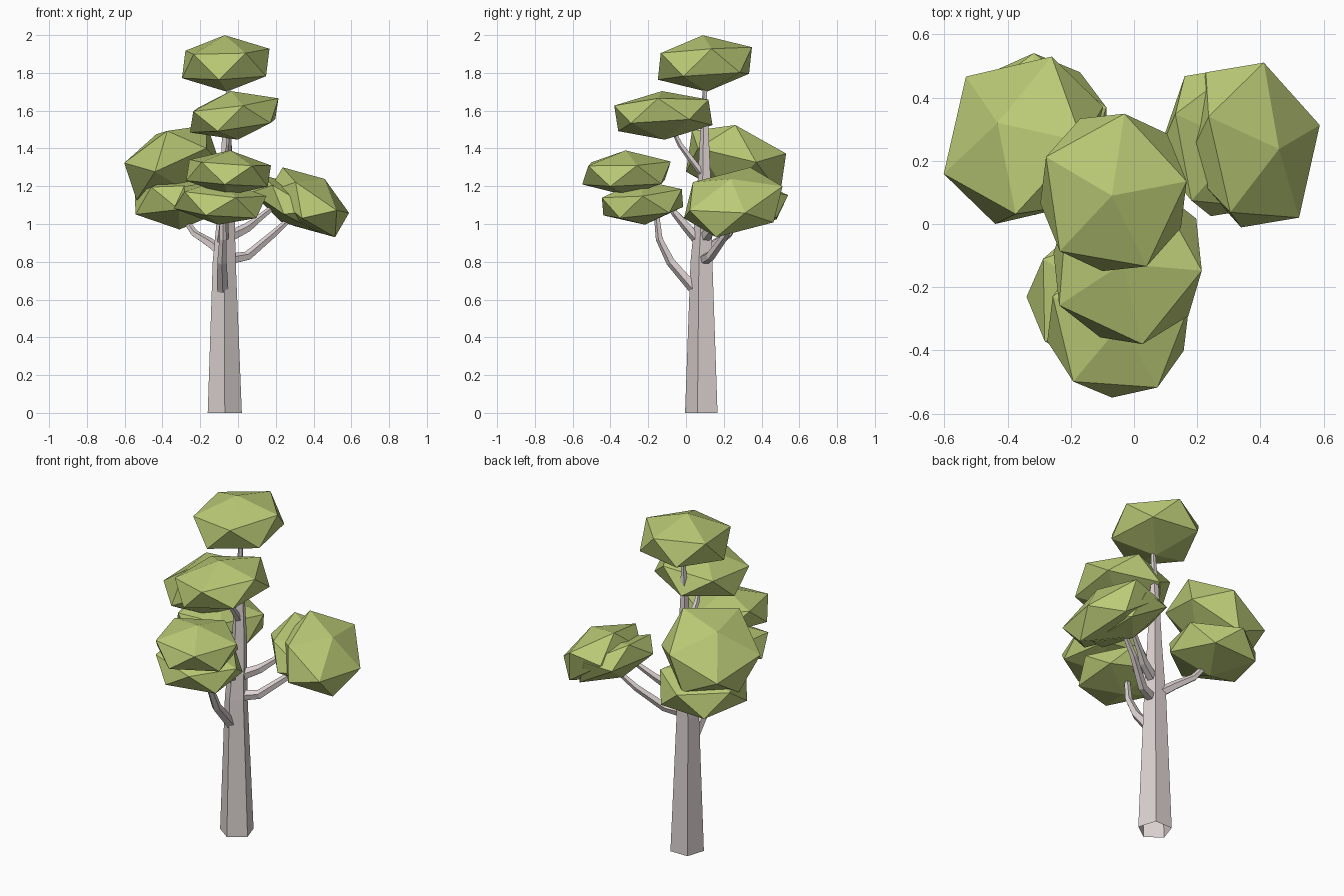
import bpy, bmesh, math
from mathutils import Vector, Matrix

cube = bpy.data.objects.get("Cube")
if cube:
    bpy.data.objects.remove(cube, do_unlink=True)


def material(name, rgb):
    mat = bpy.data.materials.new(name)
    mat.use_nodes = True
    mat.diffuse_color = (*rgb, 1)
    bsdf = mat.node_tree.nodes["Principled BSDF"]
    bsdf.inputs["Base Color"].default_value = (*rgb, 1)
    bsdf.inputs["Roughness"].default_value = 0.9
    return mat


bark = material("pale bark", (0.72, 0.65, 0.64))
leaf = material("leaf green", (0.49, 0.59, 0.18))


def finish(bm, name, mat):
    bmesh.ops.recalc_face_normals(bm, faces=bm.faces)
    mesh = bpy.data.meshes.new(name)
    bm.to_mesh(mesh)
    bm.free()
    mesh.materials.append(mat)
    obj = bpy.data.objects.new(name, mesh)
    bpy.context.scene.collection.objects.link(obj)
    return obj


def limb(name, path, radii, sides=5):
    """Faceted tapering tube that follows a path, open at its root."""
    bm = bmesh.new()
    points = [Vector(p) for p in path]
    rings = []
    for i, (p, r) in enumerate(zip(points, radii)):
        along = points[min(i + 1, len(points) - 1)] - points[max(i - 1, 0)]
        if i == 0 and p.z == 0:
            along = Vector((0, 0, 1))  # flat foot on the ground
        turn = Vector((0, 0, 1)).rotation_difference(along.normalized())
        ring = []
        for k in range(sides):
            a = math.tau * k / sides - math.pi / 2
            ring.append(bm.verts.new(p + turn @ Vector((r * math.cos(a), r * math.sin(a), 0))))
        rings.append(ring)
    for low, high in zip(rings, rings[1:]):
        for k in range(sides):
            j = (k + 1) % sides
            bm.faces.new((low[k], low[j], high[j], high[k]))
    bm.faces.new(rings[-1])
    return finish(bm, name, bark)


def clump(name, centre, size, spin, pitch=0, roll=0, yaw=0):
    """Flattened twenty-sided leaf mass; pitch lifts the back, roll drops the +x side."""
    bm = bmesh.new()
    bmesh.ops.create_icosphere(bm, subdivisions=1, radius=1)
    shape = (Matrix.Translation(centre)
             @ Matrix.Rotation(math.radians(pitch), 4, 'X')
             @ Matrix.Rotation(math.radians(roll), 4, 'Y')
             @ Matrix.Rotation(math.radians(yaw), 4, 'Z')
             @ Matrix.Diagonal((*size, 1))
             @ Matrix.Rotation(math.radians(spin), 4, 'Z'))
    bmesh.ops.transform(bm, matrix=shape, verts=bm.verts)
    return finish(bm, name, leaf)


# Trunk
limb("trunk",
     [(-.07, .09, 0), (-.073, .088, .8), (-.06, .1, 1.15), (-.06, .1, 1.5), (-.05, .1, 1.75)],
     [.095, .064, .042, .024, .01])

# Branches
taper = [.032, .026, .02, .014]
limb("front_low_branch",
     [(-.08, .06, .64), (-.085, -.08, .8), (-.08, -.14, .92), (-.08, -.16, 1.1)], taper)
limb("front_high_branch",
     [(-.08, .08, .9), (-.075, 0, .99), (-.07, -.06, 1.06), (-.06, -.12, 1.2)], taper)
limb("crown_branch",
     [(-.06, .1, 1.25), (-.05, .03, 1.34), (-.05, -.03, 1.42), (-.04, -.08, 1.52)],
     [.02, .018, .015, .01])
limb("left_low_branch",
     [(-.06, .09, .81), (.05, .13, .83), (.18, .21, .94), (.28, .25, 1.03)], taper)
limb("left_high_branch",
     [(-.05, .1, .93), (.05, .14, .98), (.1, .17, 1.02), (.2, .22, 1.1)], taper)
limb("right_branch",
     [(-.07, .09, .84), (-.15, .16, .9), (-.23, .23, .95), (-.3, .28, 1.05)], taper)

# Leaf clumps
clump("top_leaves", (-.065, .10, 1.85), (.265, .288, .15), 9, 4, -2)
clump("upper_leaves", (-.02, -.12, 1.575), (.275, .295, .13), -5, 3, -8)
clump("front_upper_leaves", (-.05, -.315, 1.27), (.255, .265, .12), 14, 2, 4)
clump("front_lower_leaves", (-.095, -.23, 1.115), (.27, .25, .12), 1, 6, 5)
clump("left_outer_leaves", (.375, .25, 1.115), (.245, .305, .15), 0, 6, 34, 15)
clump("left_inner_leaves", (.285, .26, 1.105), (.25, .27, .11), 0, 5, 30, 12)
clump("right_upper_leaves", (-.35, .265, 1.325), (.29, .31, .18), -15, -20, -27)
clump("right_lower_leaves", (-.315, .285, 1.115), (.27, .28, .145), 18, -6, -2)
